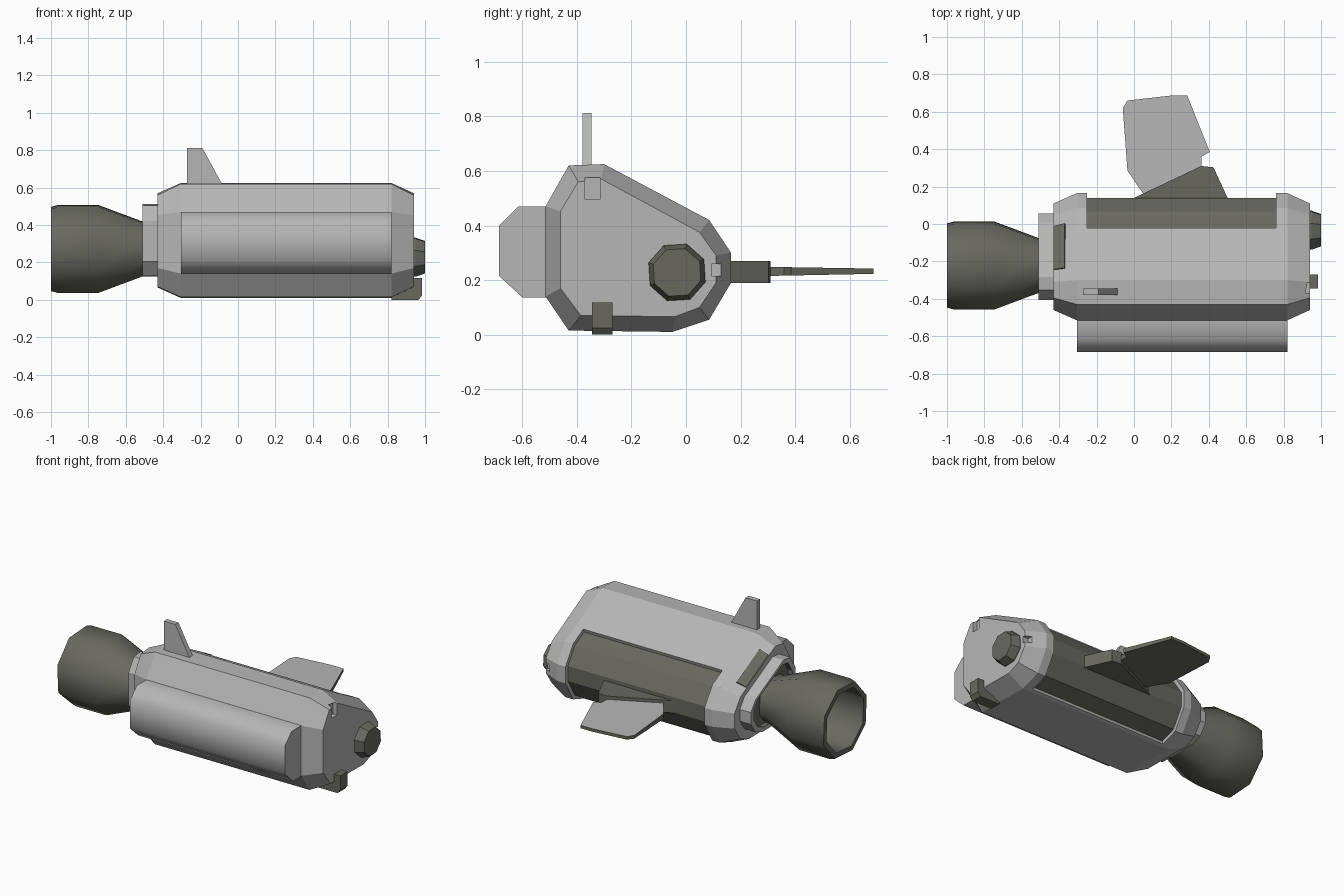
import bpy, bmesh, math
from mathutils import Vector as V

if "Cube" in bpy.data.objects:
    bpy.data.objects.remove(bpy.data.objects["Cube"])


def mat(name, c):
    m = bpy.data.materials.new(name)
    m.diffuse_color = (*c, 1)
    m.use_nodes = True
    m.node_tree.nodes["Principled BSDF"].inputs["Base Color"].default_value = m.diffuse_color
    return m


LIGHT = mat("light grey", (0.47, 0.47, 0.47))
DARK = mat("dark olive grey", (0.14, 0.14, 0.118))


def loft(name, rings, mats, rule=None, smooth=None, caps=True):
    """Skin a list of closed rings; rule(ring, side) gives the material index."""
    bm = bmesh.new()
    rows = [[bm.verts.new(p) for p in r] for r in rings]
    n = len(rows[0])
    for i in range(len(rows) - 1):
        for j in range(n):
            k = (j + 1) % n
            f = bm.faces.new((rows[i][j], rows[i][k], rows[i + 1][k], rows[i + 1][j]))
            f.material_index = rule(i, j) if rule else 0
    if caps:
        for idx, row in ((-1, rows[0]), (len(rows) - 1, rows[-1])):
            f = bm.faces.new(row)
            f.material_index = rule(idx, -1) if rule else 0
    bmesh.ops.remove_doubles(bm, verts=bm.verts, dist=1e-4)
    bmesh.ops.recalc_face_normals(bm, faces=bm.faces)
    me = bpy.data.meshes.new(name)
    bm.to_mesh(me)
    bm.free()
    for m in mats:
        me.materials.append(m)
    ob = bpy.data.objects.new(name, me)
    bpy.context.collection.objects.link(ob)
    if smooth:
        bpy.ops.object.select_all(action='DESELECT')
        ob.select_set(True)
        bpy.context.view_layer.objects.active = ob
        bpy.ops.object.shade_smooth_by_angle(angle=math.radians(smooth))
    return ob


def at_x(profile, x):
    return [V((x, y, z)) for y, z in profile]


def at_y(profile, y):
    return [V((x, y, z)) for x, z in profile]


def at_z(profile, z):
    return [V((x, y, z)) for x, y in profile]


def scaled(profile, c, sy, sz):
    return [(c[0] + (y - c[0]) * sy, c[1] + (z - c[1]) * sz) for y, z in profile]


def octagon(x, y, z, r):
    return [V((x, y + r * math.cos(a), z + r * math.sin(a)))
            for a in (math.radians(26 + 45 * i) for i in range(8))]


def box(name, x0, x1, y0, y1, z0, z1, m):
    q = [(y0, z0), (y1, z0), (y1, z1), (y0, z1)]
    return loft(name, [at_x(q, x0), at_x(q, x1)], [m])


def split(p):
    """Add doubled points on the upper and lower slopes, where the side panel starts."""
    def mix(a, b, t):
        return (a[0] + (b[0] - a[0]) * t, a[1] + (b[1] - a[1]) * t)
    up, low = mix(p[1], p[2], 0.727), mix(p[5], p[6], 0.85)
    return p[:2] + [up, up] + p[2:6] + [low, low] + p[6:]


# hull with chamfered ends and a recessed dark side panel
outer = split([(-0.43, 0.62), (-0.30, 0.625), (0.085, 0.42), (0.165, 0.30), (0.165, 0.19),
               (0.085, 0.055), (-0.05, 0.01), (-0.43, 0.015), (-0.515, 0.14), (-0.515, 0.47)])
inner = split([(-0.395, 0.56), (-0.31, 0.57), (0.05, 0.375), (0.11, 0.29), (0.11, 0.19),
               (0.05, 0.10), (-0.04, 0.066), (-0.385, 0.07), (-0.46, 0.17), (-0.46, 0.452)])
recess = [scaled([p], (-0.10, 0.25), 0.904, 0.904)[0] if 3 <= i <= 8 else p
          for i, p in enumerate(outer)]
hull = loft("hull",
            [at_x(inner, -0.43), at_x(outer, -0.305), at_x(outer, -0.25), at_x(recess, -0.25),
             at_x(recess, 0.76), at_x(outer, 0.76), at_x(outer, 0.82), at_x(inner, 0.94)],
            [LIGHT, DARK], lambda i, j: 1 if i == 3 and 3 <= j <= 7 else 0)

# small notches in the forward end
for k, dims in enumerate([(0.91, 1.0, -0.37, -0.315, 0.495, 0.576),
                          (0.90, 1.0, 0.093, 0.13, 0.215, 0.258)]):
    cut = box(f"notch_cutter_{k}", *dims, LIGHT)
    cut.hide_render = True
    md = hull.modifiers.new("notch", 'BOOLEAN')
    md.operation = 'DIFFERENCE'
    md.solver = 'EXACT'
    md.object = cut
    bpy.context.view_layer.objects.active = hull
    bpy.ops.object.modifier_apply(modifier=md.name)
    bpy.data.objects.remove(cut)

# side pod
pod = [(-0.50, 0.47), (-0.615, 0.47), (-0.685, 0.40), (-0.685, 0.215), (-0.60, 0.137), (-0.50, 0.137)]
loft("side_pod", [at_x(pod, -0.305), at_x(pod, 0.82)], [LIGHT], smooth=50)

# aft collar with a dark recessed end
mid = (-0.175, 0.318)
collar = scaled(inner, mid, 0.81, 0.77)
lip = scaled(inner, mid, 0.70, 0.66)
loft("aft_collar", [at_x(collar, -0.42), at_x(collar, -0.51), at_x(lip, -0.51), at_x(lip, -0.48)],
     [LIGHT, DARK], lambda i, j: 1 if i >= 2 else 0)

# dark vent on the upper aft chamfer
a, b = V((-0.43, *inner[1])), V((-0.43, *inner[4]))
c, d = V((-0.305, *outer[1])), V((-0.305, *outer[4]))
quad = [a.lerp(b, u).lerp(c.lerp(d, u), v)
        for u, v in ((0.18, 0.02), (0.82, 0.02), (0.82, 0.5), (0.18, 0.5))]
nrm = (b - a).cross(c - a).normalized()
nrm *= 1 if nrm.z > 0 else -1
loft("aft_vent", [[p - nrm * 0.01 for p in quad], [p + nrm * 0.008 for p in quad]], [DARK])

# hollow engine nozzle
loft("engine_nozzle",
     [octagon(x, -0.222, 0.272, r) for x, r in
      ((-0.47, 0.155), (-0.51, 0.155), (-0.745, 0.248), (-0.965, 0.248), (-1.0, 0.238),
       (-1.0, 0.205), (-0.76, 0.205), (-0.64, 0.12))], [DARK], smooth=50)

# forward thruster
loft("nose_thruster", [octagon(x, -0.033, 0.228, r) for x, r in
                       ((0.92, 0.11), (0.95, 0.11), (1.0, 0.092))], [DARK])

# dorsal fin
fin = [(-0.272, 0.60), (-0.075, 0.60), (-0.19, 0.812), (-0.272, 0.812)]
loft("dorsal_fin", [at_y(fin, -0.379), at_y(fin, -0.346)], [LIGHT])

# wing root and wing panel: light top, dark edges and underside
root = [(-0.02, 0.13), (0.36, 0.31), (0.425, 0.303), (0.505, 0.13)]
loft("wing_root", [at_z(root, 0.19), at_z(root, 0.27)], [DARK])
wing = [(-0.06, 0.62), (-0.035, 0.66), (0.20, 0.687), (0.285, 0.687), (0.405, 0.385),
        (0.36, 0.36), (0.36, 0.305), (0.05, 0.16), (-0.035, 0.285)]
loft("wing_panel",
     [[V((x, y, 0.213 + 0.01 * (y - 0.2) / 0.5)) for x, y in wing],
      [V((x, y, 0.250 - 0.008 * (y - 0.2) / 0.5)) for x, y in wing]],
     [LIGHT, DARK], lambda i, j: 0 if i == 1 else 1)

# forward foot
foot = [(0.82, 0.0), (0.965, 0.0), (0.985, 0.025), (0.985, 0.118), (0.82, 0.118)]
loft("front_foot", [at_y(foot, -0.345), at_y(foot, -0.27)], [DARK])
